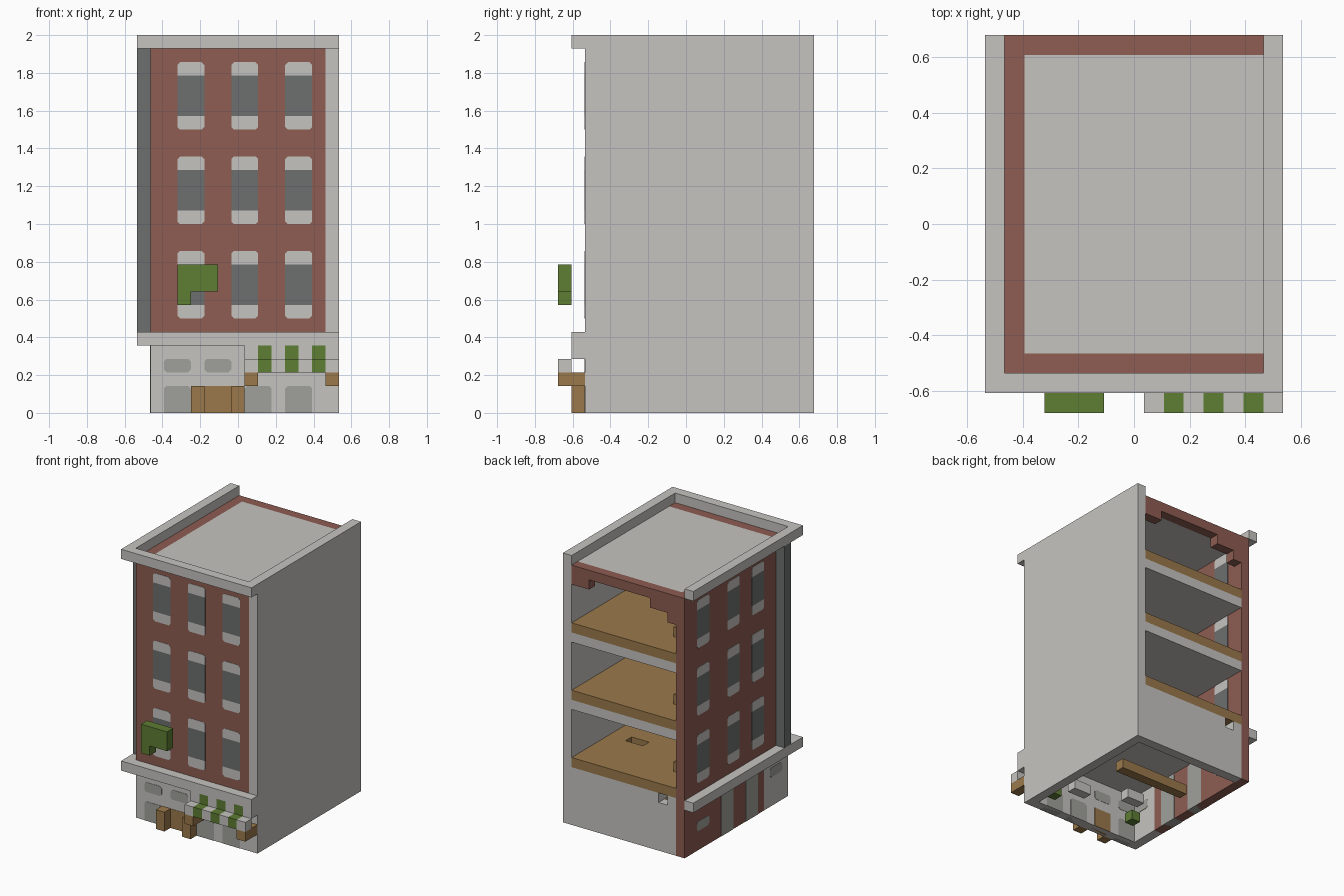
import bpy, bmesh

U = 1 / 14  # one building block

cube = bpy.data.objects.get("Cube")
if cube:
    bpy.data.objects.remove(cube)


def material(name, r, g, b):
    m = bpy.data.materials.new(name)
    lin = [(c / 255 / 12.92 if c < 11 else ((c / 255 + 0.055) / 1.055) ** 2.4) for c in (r, g, b)]
    col = (*lin, 1)
    m.use_nodes = True
    m.diffuse_color = col
    m.node_tree.nodes["Principled BSDF"].inputs["Base Color"].default_value = col
    return m


STONE = material("pale stone", 197, 196, 192)
SHADE = material("grey stone", 160, 160, 155)
BRICK = material("red brick", 142, 93, 82)
GLASS = material("dark glass", 109, 112, 112)
WOOD = material("wood", 154, 121, 75)
GREEN = material("green", 94, 125, 52)


def prism(name, outline, direction, mat):
    """Extrude a flat outline, given in block units, along a direction."""
    bm = bmesh.new()
    place = lambda p: ((p[0] - 7.5) * U, (p[1] - 9.5) * U, p[2] * U)
    face = bm.faces.new([bm.verts.new(place(p)) for p in outline])
    new = bmesh.ops.extrude_face_region(bm, geom=[face])["geom"]
    moved = [v for v in new if isinstance(v, bmesh.types.BMVert)]
    bmesh.ops.translate(bm, verts=moved, vec=[d * U for d in direction])
    bmesh.ops.recalc_face_normals(bm, faces=bm.faces)
    mesh = bpy.data.meshes.new(name)
    bm.to_mesh(mesh)
    bm.free()
    mesh.materials.append(mat)
    ob = bpy.data.objects.new(name, mesh)
    bpy.context.collection.objects.link(ob)
    return ob


def box(name, i, j, k, mat):
    outline = [(i[0], j[0], k[0]), (i[1], j[0], k[0]), (i[1], j[1], k[0]), (i[0], j[1], k[0])]
    return prism(name, outline, (0, 0, k[1] - k[0]), mat)


def panel(name, side, u, k, mat, top=True, bottom=True):
    """Panel through the front or left wall with clipped corners."""
    c = 0.2
    a, b = u
    lo, hi = k
    pts = [(a, lo + c), (a + c, lo), (b - c, lo), (b, lo + c)] if bottom else [(a, lo), (b, lo)]
    pts += [(b, hi - c), (b - c, hi), (a + c, hi), (a, hi - c)] if top else [(b, hi), (a, hi)]
    e = 0.03
    if side == "front":
        return prism(name, [(p, 2 - e, q) for p, q in pts], (0, 1 + 2 * e, 0), mat)
    return prism(name, [(1 - e, p, q) for p, q in pts], (1 + 2 * e, 0, 0), mat)


# Outer walls
box("right_wall", (14, 15), (2, 19), (0, 28), STONE)
box("front_wall", (2, 14), (2, 3), (6, 27), BRICK)
box("front_base", (1, 14), (2, 3), (0, 6), STONE)
box("left_wall", (1, 2), (2, 19), (6, 27), BRICK)
box("left_base", (1, 2), (6, 19), (0, 6), BRICK)
box("left_base_corner", (1, 2), (3, 6), (0, 6), STONE)
box("back_base", (2, 14), (18, 19), (0, 5), STONE)
box("back_base_top", (4, 14), (18, 19), (5, 6), STONE)
box("back_base_corner", (2, 3), (18, 19), (5, 6), STONE)

# Ragged brick beam over the open back
for i, low in (((2, 3), 24), ((3, 5), 25), ((5, 12), 26), ((12, 14), 25)):
    box("back_beam", i, (18, 19), (low, 27), BRICK)

# Cornices on front and left, rim along the right
for name, k in (("lower_cornice", 5), ("roof_cornice", 27)):
    box(name + "_front", (0, 15), (1, 2), (k, k + 1), STONE)
    box(name + "_left", (0, 1), (2, 19), (k, k + 1), STONE)
box("drain_pipe", (0, 1), (3, 4), (6, 27), GLASS)

# Roof deck with its brick border
box("roof_slab", (2, 14), (3, 18), (26, 27), STONE)

# Storeys: ceilings, wooden floors and a low bench in each
box("ceiling", (4, 14), (3, 18), (5, 6), STONE)
box("ceiling_edge", (2, 3), (3, 18), (5, 6), STONE)
box("ceiling_infill", (3, 4), (3, 14), (5, 6), STONE)
for i, j in (((2, 10), (3, 19)), ((12, 14), (3, 19)), ((10, 12), (3, 12)), ((10, 12), (13, 19))):
    box("first_floor", i, j, (6, 7), WOOD)
for k in (13, 20):
    box("ceiling", (2, 14), (3, 19), (k - 1, k), STONE)
    box("wood_floor", (2, 14), (3, 19), (k, k + 1), WOOD)
for k in (7, 14, 21):
    box("bench", (2, 4.4), (13, 16), (k, k + 1), WOOD)

# Windows: sill, glass and lintel
columns = [("front", i) for i in (3, 7, 11)] + [("left", j) for j in (6, 10, 15)]
for side, u in columns:
    for k in (7, 14, 21):
        span = (u, u + 2)
        panel(side + "_sill", side, span, (k, k + 1), STONE, top=False)
        panel(side + "_glass", side, span, (k + 1, k + 4), GLASS, top=False, bottom=False)
        panel(side + "_lintel", side, span, (k + 4, k + 5), STONE, bottom=False)

# Ground floor openings
for i in (2, 8, 11):
    panel("arched_opening", "front", (i, i + 2), (0, 2), SHADE, bottom=False)
for side, u, k in (("front", 2, 3), ("front", 5, 3), ("left", 3, 3), ("left", 15, 2)):
    panel("small_opening", side, (u, u + 2), (k, k + 1), SHADE)
for j in (7, 11):
    panel("tall_opening", "left", (j, j + 2), (0, 5), SHADE, bottom=False)

# Entrance
panel("door", "front", (5, 7), (0, 2), WOOD, top=False, bottom=False)
for i in (4, 7):
    box("door_post", (i, i + 1), (1, 2), (0, 2), WOOD)

# Striped stepped awning on two brackets
for i in range(8, 15):
    mat = GREEN if i % 2 else STONE
    box("awning_top", (i, i + 1), (1, 2), (4, 5), mat)
    box("awning_edge", (i, i + 1), (0, 1), (3, 4), mat)
for i in (8, 14):
    box("awning_bracket", (i, i + 1), (0, 2), (2, 3), WOOD)

# Hanging greenery in front of the wall
box("greenery", (3, 6), (0, 1), (9, 11), GREEN)
box("greenery_tail", (3, 4), (0, 1), (8, 9), GREEN)

# Ground floor furniture
box("counter", (3, 11), (11, 12), (1, 2), WOOD)
for i, j in ((10, 5), (5, 7)):
    box("table", (i, i + 2), (j, j + 1), (1, 2), STONE)
for i, j in ((12, 3), (3, 4)):
    box("plant", (i, i + 1), (j, j + 1), (1, 2), GREEN)
